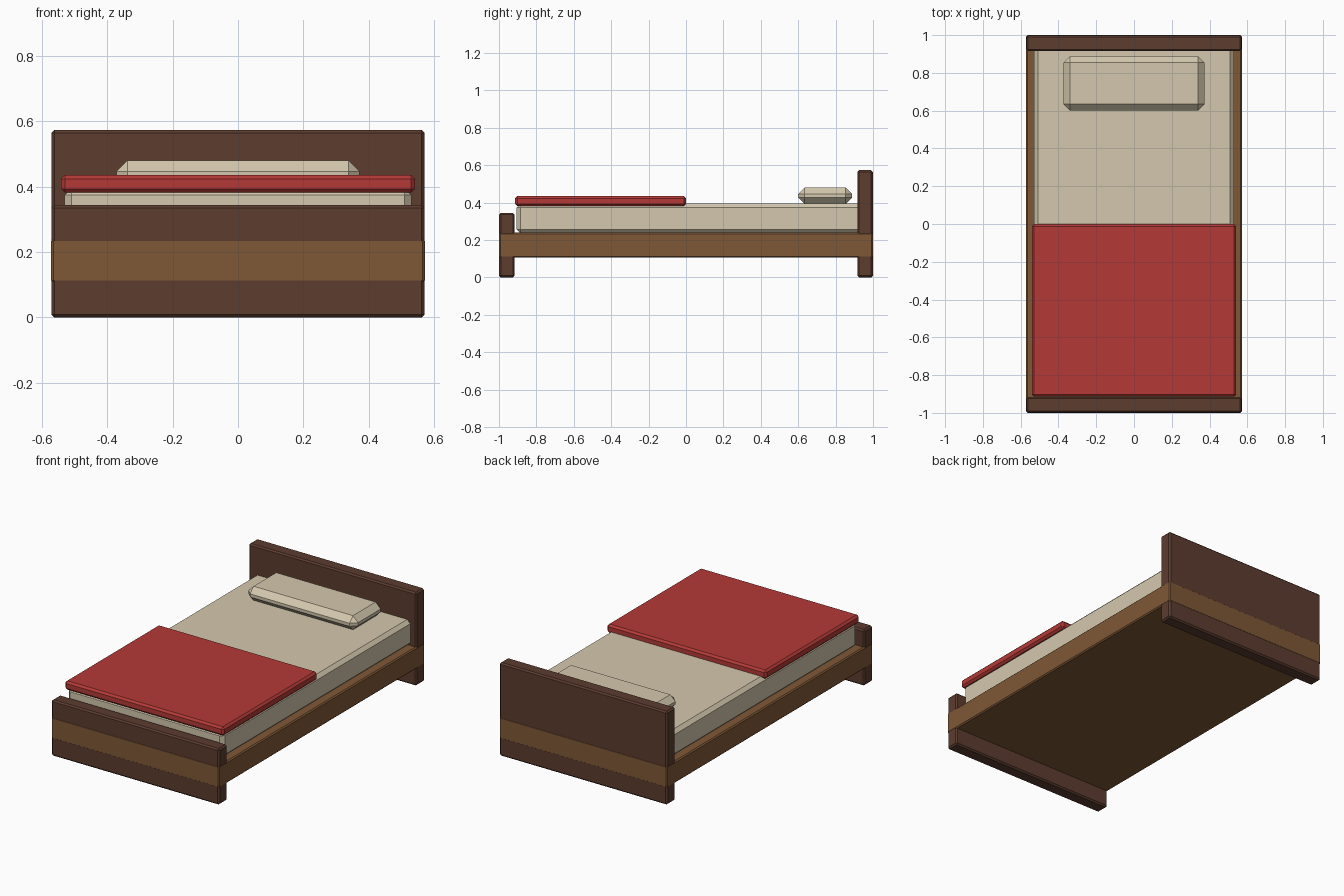
import bpy
import bmesh
from mathutils import Vector

if "Cube" in bpy.data.objects:
    bpy.data.objects.remove(bpy.data.objects["Cube"])


def material(name, rgb):
    m = bpy.data.materials.new(name)
    m.diffuse_color = (*rgb, 1)
    m.use_nodes = True
    m.node_tree.nodes["Principled BSDF"].inputs["Base Color"].default_value = m.diffuse_color
    return m


dark_wood = material("dark wood", (0.107, 0.045, 0.028))
wood = material("wood", (0.216, 0.098, 0.038))
linen = material("linen", (0.66, 0.575, 0.42))
red = material("red cloth", (0.456, 0.042, 0.038))


def box(name, lo, hi, bevel, mat):
    """Box between two corners with single-segment chamfered edges."""
    lo, hi = Vector(lo), Vector(hi)
    bm = bmesh.new()
    bmesh.ops.create_cube(bm, size=1)
    for v in bm.verts:
        v.co = (lo + hi) / 2 + v.co * (hi - lo)
    bmesh.ops.bevel(bm, geom=bm.edges[:], offset=bevel, segments=1,
                    affect='EDGES', profile=0.5)
    mesh = bpy.data.meshes.new(name)
    bm.to_mesh(mesh)
    bm.free()
    mesh.materials.append(mat)
    obj = bpy.data.objects.new(name, mesh)
    bpy.context.collection.objects.link(obj)
    return obj


# Wooden boards at each end, standing on the floor
box("footboard", (-0.57, -0.9992, 0), (0.57, -0.916, 0.344), 0.009, dark_wood)
box("headboard", (-0.57, 0.916, 0), (0.57, 0.9992, 0.573), 0.009, dark_wood)

# Bed base, showing as a lighter band flush with the boards
box("bed_base", (-0.571, -1, 0.106), (0.571, 1, 0.24), 0.007, wood)

# Bedding
box("mattress", (-0.53, -0.905, 0.236), (0.53, 0.945, 0.395), 0.021, linen)
box("blanket", (-0.541, -0.914, 0.381), (0.541, 0.0, 0.435), 0.012, red)
box("pillow", (-0.372, 0.6, 0.393), (0.372, 0.888, 0.48), 0.034, linen)
